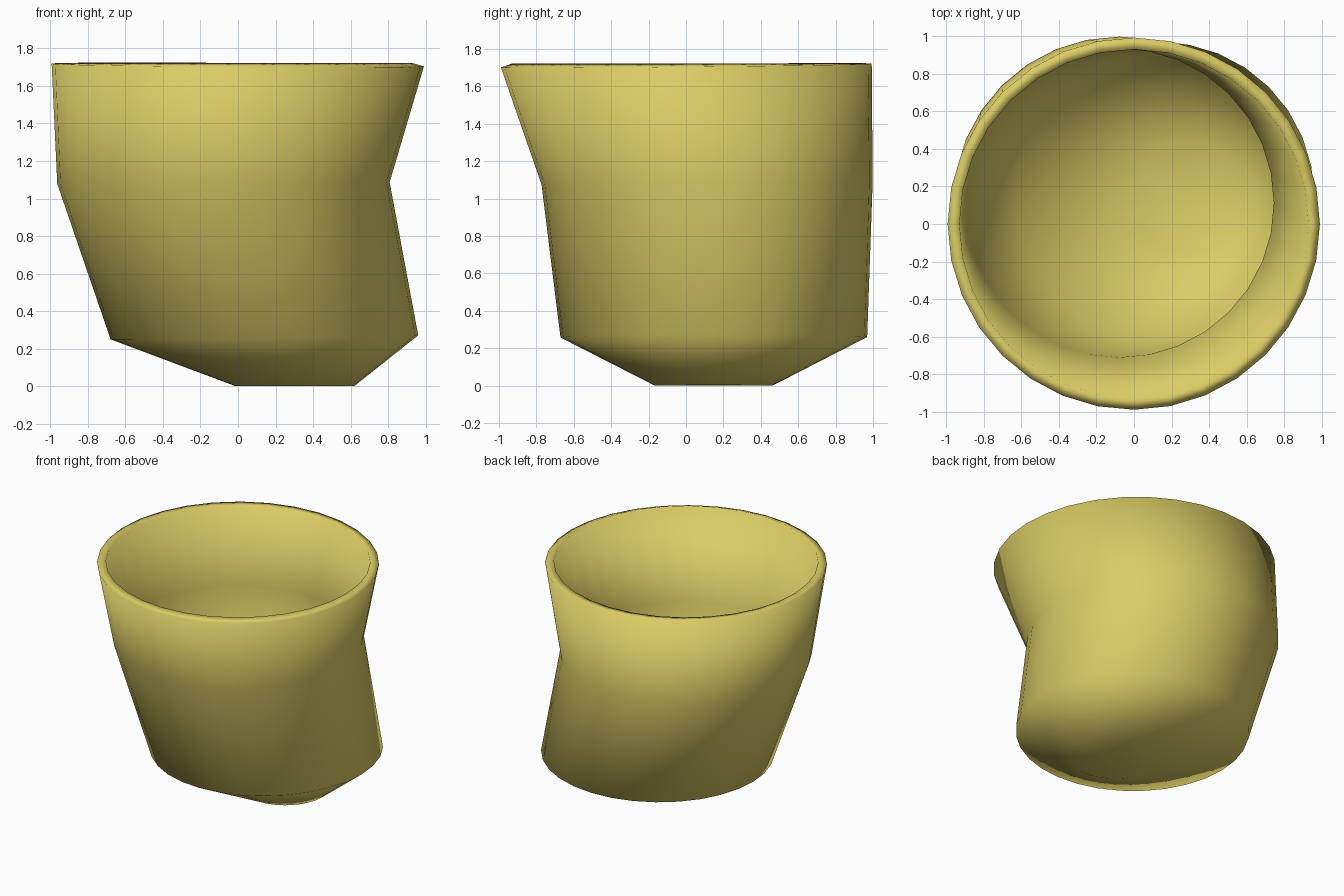
import bpy, bmesh
from math import cos, sin, tau

if "Cube" in bpy.data.objects:
    bpy.data.objects.remove(bpy.data.objects["Cube"])

SIDES = 32
# inner wall rings, bottom to top: centre x, centre y, z, radius
RINGS = [(0.30, 0.148, 0.062, 0.30),
         (0.134, 0.148, 0.293, 0.767),
         (-0.078, 0.112, 1.09, 0.823),
         (0.0, 0.0, 1.722, 0.93)]

# leaning cup wall lofted through the rings, closed at the base
bm = bmesh.new()
loops = [[bm.verts.new((cx + r * cos(tau * i / SIDES), cy + r * sin(tau * i / SIDES), z))
          for i in range(SIDES)] for cx, cy, z, r in RINGS]
for low, high in zip(loops, loops[1:]):
    for i in range(SIDES):
        j = (i + 1) % SIDES
        bm.faces.new((low[i], low[j], high[j], high[i]))
bm.faces.new(loops[0][::-1])
for f in bm.faces:
    f.smooth = True
mesh = bpy.data.meshes.new("cup")
bm.to_mesh(mesh)
bm.free()
cup = bpy.data.objects.new("cup", mesh)
bpy.context.collection.objects.link(cup)

# wall thickness, grown outwards
wall = cup.modifiers.new("wall", 'SOLIDIFY')
wall.thickness = 0.063
wall.offset = 1

# yellow glaze
glaze = bpy.data.materials.new("yellow_glaze")
glaze.diffuse_color = (0.71, 0.60, 0.13, 1)
glaze.use_nodes = True
glaze.node_tree.nodes["Principled BSDF"].inputs["Base Color"].default_value = glaze.diffuse_color
mesh.materials.append(glaze)
